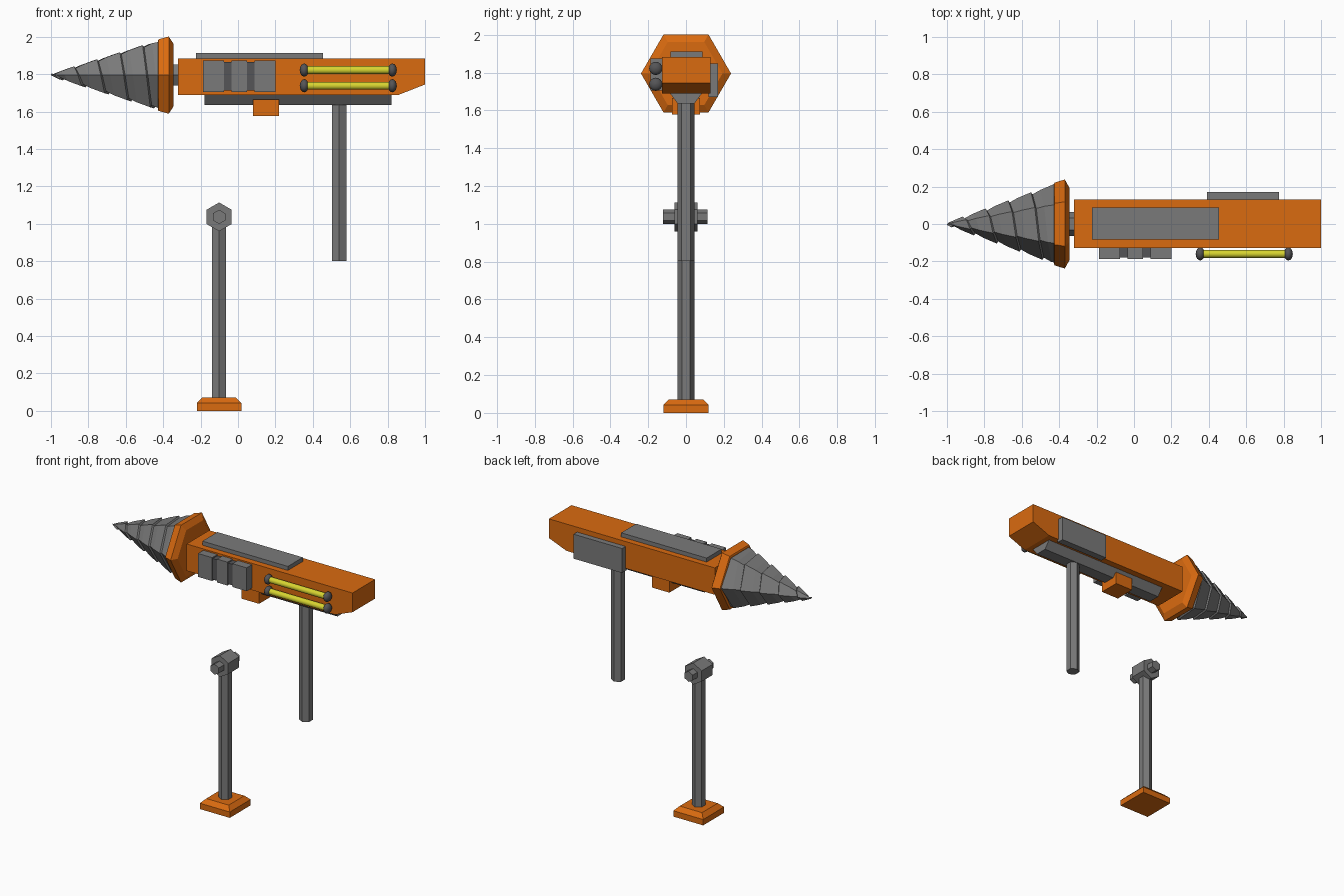
import bpy, bmesh, math
from mathutils import Vector

if "Cube" in bpy.data.objects:
    bpy.data.objects.remove(bpy.data.objects["Cube"])


def material(name, rgb):
    m = bpy.data.materials.new(name)
    m.diffuse_color = (*rgb, 1)
    m.use_nodes = True
    m.node_tree.nodes["Principled BSDF"].inputs["Base Color"].default_value = m.diffuse_color
    return m


ORANGE = material("orange paint", (0.70, 0.145, 0.005))
GREY = material("grey metal", (0.195, 0.195, 0.195))
DARK = material("dark metal", (0.09, 0.09, 0.095))
YELLOW = material("yellow tube", (0.68, 0.66, 0.03))


def make(name, verts, faces, mat):
    mesh = bpy.data.meshes.new(name)
    mesh.from_pydata(verts, [], faces)
    bm = bmesh.new()
    bm.from_mesh(mesh)
    bmesh.ops.remove_doubles(bm, verts=bm.verts, dist=1e-5)
    bmesh.ops.recalc_face_normals(bm, faces=bm.faces)
    bm.to_mesh(mesh)
    bm.free()
    mesh.materials.append(mat)
    ob = bpy.data.objects.new(name, mesh)
    bpy.context.collection.objects.link(ob)
    return ob


def loft(name, rings, mat):
    """Skin a list of equal-sized rings and cap both ends."""
    n = len(rings[0])
    verts = [v for r in rings for v in r]
    faces = [(k * n + i, k * n + (i + 1) % n, (k + 1) * n + (i + 1) % n, (k + 1) * n + i)
             for k in range(len(rings) - 1) for i in range(n)]
    faces += [tuple(range(n)), tuple(range(len(verts) - n, len(verts)))]
    return make(name, verts, faces, mat)


def box(name, x, y, z, mat):
    return loft(name, [[(x[0], y[0], h), (x[1], y[0], h), (x[1], y[1], h), (x[0], y[1], h)]
                       for h in z], mat)


def turned(name, axis, centre, profile, mat, sides=6, start=0.0):
    """Prism or lathe shape along an axis; profile is (position, radius)."""
    rings = []
    for p, r in profile:
        ring = []
        for i in range(sides):
            a = start + math.tau * i / sides
            u, v = r * math.cos(a), r * math.sin(a)
            off = {"x": (p, u, v), "y": (u, p, v), "z": (u, v, p)}[axis]
            ring.append(Vector(centre) + Vector(off))
        rings.append(ring)
    return loft(name, rings, mat)


AX = 1.795          # height of the drill axis
QUARTER = math.pi / 2

# Drill bit: hexagonal cone with a raised spiral band
X0, X1, PITCH = -1.0, -0.42, 0.122


def helix_point(i, offset, lift):
    a = math.radians(30 + 60 * i)
    x = min(max(-1.07 + offset + PITCH * i / 6, X0), X1)
    r = (x - X0) * 0.355 + (lift if X0 < x < X1 else 0)
    return (x, -r * math.sin(a), AX + r * math.cos(a))


steps = 48
verts, faces = [], []
for i in range(-12, steps):
    verts += [helix_point(i, 0, 0.005), helix_point(i, 0.072, 0.010),
              helix_point(i, 0.080, -0.004)]
for i in range(steps + 12 - 7):
    a, b, c = i * 3, (i + 1) * 3, (i + 6) * 3
    faces += [(a, a + 1, b + 1, b), (a + 1, a + 2, b + 2, b + 1),
              (a + 2, c, c + 3, b + 2)]
bit = make("drill_bit", verts, faces, GREY)
bm = bmesh.new()
bm.from_mesh(bit.data)
bmesh.ops.dissolve_degenerate(bm, edges=bm.edges, dist=1e-5)
flat = [f for f in bm.faces if all(abs(v.co.x - X1) < 1e-5 for v in f.verts)]
bmesh.ops.delete(bm, geom=flat, context='FACES')
for f in bm.faces:      # keep every face pointing away from the axis
    c = f.calc_center_median()
    if f.normal.dot(Vector((0, c.y, c.z - AX))) < 0:
        f.normal_flip()
bm.to_mesh(bit.data)
bm.free()

# Collar and shaft behind the bit
turned("drill_collar", "x", (0, 0, AX),
       [(-0.428, 0.214), (-0.425, 0.221), (-0.37, 0.238), (-0.345, 0.193)], ORANGE)
turned("drill_shaft", "x", (0, 0, AX), [(-0.36, 0.065), (-0.30, 0.065)], GREY)

# Main body with a sloped underside at the tail
side = [(-0.32, 1.69), (0.86, 1.69), (1.0, 1.745), (1.0, 1.883), (-0.32, 1.883)]
loft("body", [[(x, y, z) for x, z in side] for y in (-0.127, 0.13)], ORANGE)

# Plates on the top and the back side
box("top_plate", (-0.225, 0.455), (-0.083, 0.087), (1.87, 1.912), GREY)
box("back_plate", (0.39, 0.775), (0.12, 0.17), (1.672, 1.848), GREY)

# Tapered rail and block below the body
section = [(-0.085, 1.70), (-0.083, 1.688), (-0.043, 1.635), (0.043, 1.635), (0.083, 1.688), (0.085, 1.70)]
loft("bottom_rail", [[(x, y, z) for y, z in section] for x in (-0.178, 0.822)], GREY)
box("lower_block", (0.08, 0.22), (-0.075, 0.075), (1.577, 1.665), ORANGE)

# Battery of three blocks joined by dark strips
for n, x in enumerate([(-0.187, -0.075), (-0.035, 0.047), (0.087, 0.2)]):
    box(f"side_block_{n + 1}", x, (-0.187, -0.12), (1.705, 1.873), GREY)
for n, x in enumerate([(-0.075, -0.035), (0.047, 0.087)]):
    box(f"side_strip_{n + 1}", x, (-0.18, -0.12), (1.714, 1.864), DARK)

# Yellow tubes with rounded end caps
for n, z in enumerate((1.822, 1.738)):
    tube = turned(f"tube_{n + 1}", "x", (0, -0.16, z), [(0.36, 0.021), (0.82, 0.021)], YELLOW, 16)
    parts = [tube]
    for m, x in enumerate((0.354, 0.825)):
        arc = [(0.024 * -math.cos(t * math.pi / 8), max(0.035 * math.sin(t * math.pi / 8), 0.001))
               for t in range(9)]
        parts.append(turned(f"tube_cap_{n + 1}_{m + 1}", "x", (x, -0.16, z), arc, DARK, 16))
    for ob in parts:
        bpy.ops.object.select_all(action='DESELECT')
        ob.select_set(True)
        bpy.context.view_layer.objects.active = ob
        bpy.ops.object.shade_smooth_by_angle(angle=math.radians(50))

# Legs: hexagonal posts
turned("rear_leg", "z", (0.541, 0, 0), [(0.802, 0.045), (1.65, 0.045)], GREY, 6, QUARTER)
turned("front_leg", "z", (-0.101, 0, 0), [(0.06, 0.044), (1.0, 0.044)], GREY, 6, QUARTER)

# Pivot joint on the front leg
turned("leg_joint", "y", (-0.101, 0, 1.037), [(-0.062, 0.077), (0.062, 0.077)], GREY, 6, QUARTER)
turned("joint_pin", "y", (-0.101, 0, 1.037), [(-0.122, 0.038), (0.115, 0.038)], GREY, 6, QUARTER)

# Foot: square pad with a chamfered top
root2 = math.sqrt(2)
turned("foot", "z", (-0.101, 0, 0),
       [(0, 0.119 * root2), (0.042, 0.119 * root2), (0.072, 0.089 * root2)],
       ORANGE, 4, math.pi / 4)
